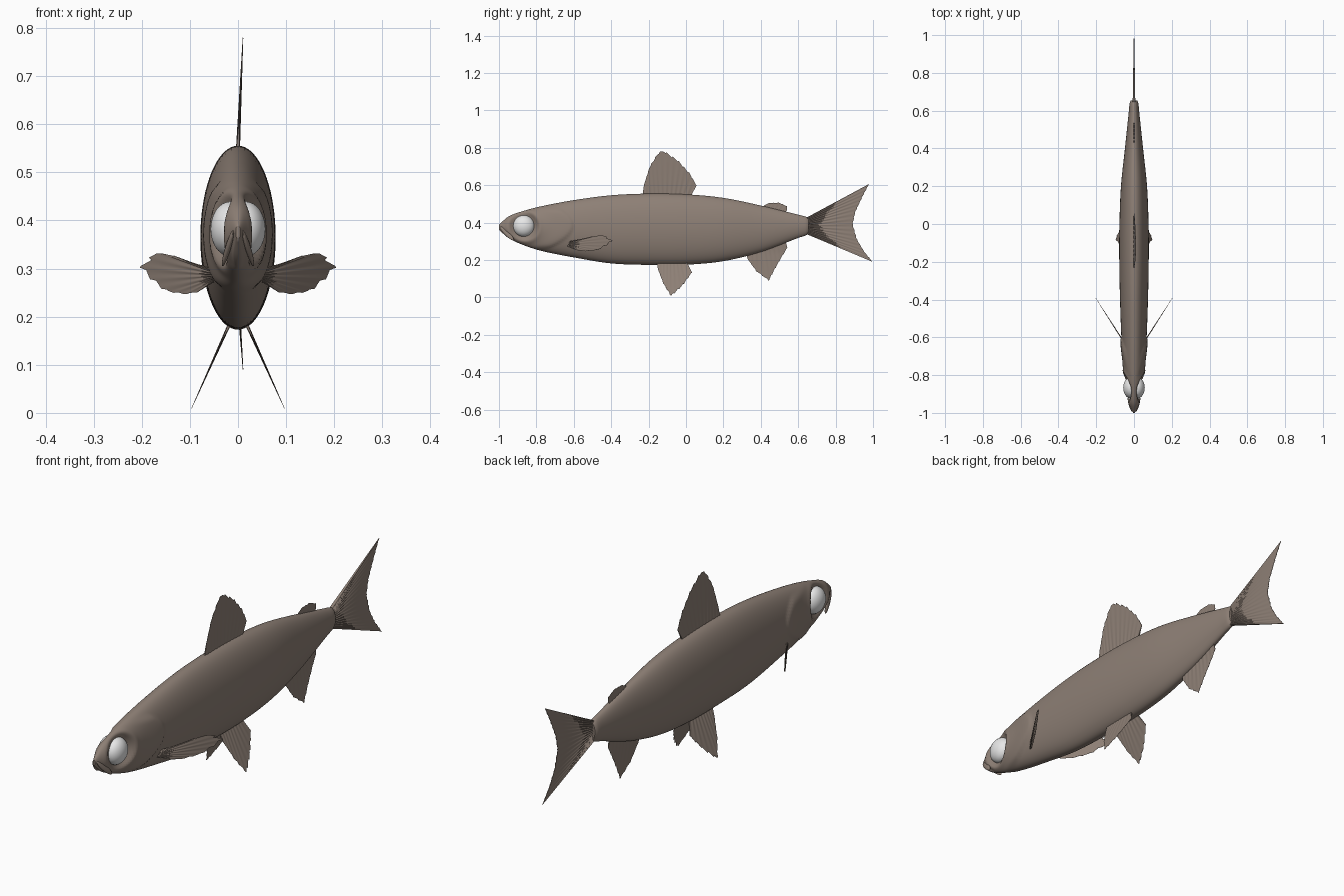
import bpy, bmesh, math
from mathutils import Vector

if "Cube" in bpy.data.objects:
    bpy.data.objects.remove(bpy.data.objects["Cube"], do_unlink=True)


def make_material(name, colour):
    mat = bpy.data.materials.new(name)
    mat.use_nodes = True
    mat.diffuse_color = colour
    bsdf = mat.node_tree.nodes["Principled BSDF"]
    bsdf.inputs["Base Color"].default_value = colour
    bsdf.inputs["Roughness"].default_value = 0.6
    return mat


SKIN = make_material("brown skin", (0.27, 0.215, 0.18, 1))
EYE = make_material("pale eye", (0.8, 0.8, 0.8, 1))


def finish(name, bm, mat, angle=50):
    bmesh.ops.recalc_face_normals(bm, faces=bm.faces)
    mesh = bpy.data.meshes.new(name)
    bm.to_mesh(mesh)
    bm.free()
    mesh.materials.append(mat)
    mesh.shade_smooth()
    mesh.set_sharp_from_angle(angle=math.radians(angle))
    obj = bpy.data.objects.new(name, mesh)
    bpy.context.collection.objects.link(obj)
    return obj


def smoothstep(a, b, x):
    t = min(1, max(0, (x - a) / (b - a)))
    return t * t * (3 - 2 * t)


def sample(table, y):
    """Smooth interpolation of a table whose first column is y."""
    n = len(table)
    i = max(k for k in range(n - 1) if table[k][0] <= y or k == 0)
    a, b = table[i], table[i + 1]
    p, q = table[max(i - 1, 0)], table[min(i + 2, n - 1)]
    h = b[0] - a[0]
    t = (y - a[0]) / h
    out = []
    for c in range(1, len(a)):
        ma = (b[c] - p[c]) / (b[0] - p[0]) * h
        mb = (q[c] - a[c]) / (q[0] - a[0]) * h
        out.append((2*t**3 - 3*t*t + 1) * a[c] + (t**3 - 2*t*t + t) * ma
                   + (3*t*t - 2*t**3) * b[c] + (t**3 - t*t) * mb)
    return out


# Body: y, bottom, top, half width
BODY = [
    (-1.0, .362, .388, .006), (-.95, .318, .432, .027), (-.87, .28, .462, .04),
    (-.77, .248, .488, .058), (-.6, .214, .52, .067), (-.4, .182, .546, .074),
    (-.2, .174, .555, .078), (0, .175, .551, .077), (.2, .194, .532, .069),
    (.4, .243, .491, .048), (.6, .318, .442, .027), (.645, .334, .43, .022),
    (.655, .345, .42, .016)]
EYE_Y, EYE_Z = -.867, .382


def skin_width(y, z, x):
    """Adds eye sockets, gill covers and mouth creases to the body's side."""
    d = math.hypot(y - EYE_Y, z - EYE_Z)
    x *= 1 - .5 * (1 - smoothstep(.05, .085, d))
    x += .003 * math.exp(-((d - .087) / .012) ** 2) * smoothstep(0, .03, x)
    edge = -.605 - 9 * (z - .385) ** 2
    if .25 < z < .485:
        fade = smoothstep(.25, .28, z) * (1 - smoothstep(.455, .485, z))
        cover = smoothstep(-.13, -.02, y - edge) * (1 - smoothstep(-.008, .008, y - edge))
        x += .006 * cover * fade
    if y < -.92:
        mouth = .375 + (y + 1) * -.9
        x *= 1 - .3 * math.exp(-((z - mouth) / .008) ** 2)
    return x


bm = bmesh.new()
rings, RINGS, SIDES = [], 190, 72
for i in range(RINGS + 1):
    y = -1 + 1.655 * (i / RINGS)
    low, high, width = sample(BODY, y)
    ring = []
    for k in range(SIDES):
        a = math.tau * k / SIDES
        z = (low + high) / 2 + (high - low) / 2 * math.cos(a)
        x = width * abs(math.sin(a))
        x = skin_width(y, z, x) if x > 1e-5 else 0
        ring.append(bm.verts.new((math.copysign(x, math.sin(a)), y, z)))
    rings.append(ring)
for r, s in zip(rings, rings[1:]):
    for k in range(SIDES):
        m = (k + 1) % SIDES
        bm.faces.new((r[k], r[m], s[m], s[k]))
bm.faces.new(rings[0])
bm.faces.new(rings[-1])
finish("body", bm, SKIN)


def along(points, s):
    """Point at fraction s of a polyline's length."""
    pts = [Vector(p) for p in points]
    lengths = [(b - a).length for a, b in zip(pts, pts[1:])]
    left = s * sum(lengths)
    for a, b, l in zip(pts, pts[1:], lengths):
        if left <= l:
            return a.lerp(b, left / l)
        left -= l
    return pts[-1]


def fin(name, base, edge, place, thick=.006, rays=12, teeth=.04, normal=(1, 0, 0)):
    """Thin tapered sheet between two outlines, with ribs and a ragged rim."""
    bm = bmesh.new()
    cols, rows, n = rays * 6, 8, Vector(normal).normalized()
    grids = []
    for side in (1, -1):
        grid = []
        for i in range(cols + 1):
            s = i / cols
            a, b = along(base, s), along(edge, s)
            reach = 1 - teeth * (i % 6) / 5 * (0 < i < cols)
            rib = .75 + .25 * math.cos(math.tau * s * rays)
            col = []
            for j in range(rows + 1):
                t = j / rows
                p = a.lerp(b, t * reach)
                half = thick / 2 * (1 - .85 * t) * rib
                col.append(bm.verts.new(Vector(place(p.x, p.y)) + n * half * side))
            grid.append(col)
        for c, d in zip(grid, grid[1:]):
            for j in range(rows):
                bm.faces.new((c[j], c[j + 1], d[j + 1], d[j]))
        grids.append(grid)
    # Close the rim
    loops = []
    for g in grids:
        loops.append(g[0] + [c[-1] for c in g[1:-1]] + g[-1][::-1]
                     + [c[0] for c in g[-2:0:-1]])
    f, b = loops
    for k in range(len(f)):
        bm.faces.new((f[k - 1], f[k], b[k], b[k - 1]))
    return finish(name, bm, SKIN, 35)


# Fins on the centre line
fin("dorsal_fin", [(-.235, .53), (.02, .53)],
    [(-.225, .6), (-.195, .7), (-.15, .775), (-.12, .787), (-.045, .737), (.02, .665), (.057, .6)],
    lambda y, z: (max(0, z - .55) * .045, y, z), .009)
fin("adipose_fin", [(.415, .47), (.52, .445)],
    [(.418, .492), (.445, .506), (.5, .507), (.54, .488), (.542, .467)],
    lambda y, z: (0, y, z), .006, 6)
fin("anal_fin", [(.325, .235), (.53, .31)],
    [(.328, .208), (.375, .14), (.443, .088), (.475, .15), (.515, .22), (.542, .265)],
    lambda y, z: (max(0, .24 - z) * .07, y, z), .008, 9)
fin("tail_fin", [(.645, .427), (.645, .338)],
    [(.98, .607), (.945, .54), (.905, .455), (.892, .39), (.915, .31), (.95, .25), (.998, .19)],
    lambda y, z: (0, y, z), .014, 16, .012)

# Paired parts: model's left is +x
for side, label in ((1, "left"), (-1, "right")):
    fin(label + "_pelvic_fin", [(-.157, .195), (0, .195)],
        [(-.15, .15), (-.12, .07), (-.08, .004), (-.02, .06), (.032, .132)],
        lambda y, z: (side * (.022 + (.175 - z) * .45), y, z), .007, 9, .05,
        (side, 0, .45))
    fin(label + "_pectoral_fin", [(-.64, .276), (-.64, .298)],
        [(-.62, .268), (-.575, .25), (-.53, .246), (-.47, .253), (-.42, .28), (-.388, .304),
         (-.44, .334), (-.5, .327), (-.56, .312), (-.62, .302)],
        lambda y, z: (side * (.06 + (y + .615) * .64), y, z), .007, 12, .06,
        (side, -.64, 0))

    # Eyeball
    bm = bmesh.new()
    bmesh.ops.create_uvsphere(bm, u_segments=40, v_segments=24, radius=1)
    for v in bm.verts:
        v.co = (v.co.x * .041 + side * .016, v.co.y * .057 + EYE_Y, v.co.z * .057 + EYE_Z)
    finish(label + "_eye", bm, EYE)

    # Upper jaw plate sloping back from the mouth
    bm = bmesh.new()
    bmesh.ops.create_uvsphere(bm, u_segments=24, v_segments=12, radius=1)
    for v in bm.verts:
        t = v.co.z
        v.co = (side * (.021 - t * .011) + v.co.x * .006,
                -.957 - t * .035 + v.co.y * .012, .342 + t * .037 + v.co.y * .006)
    finish(label + "_upper_jaw", bm, SKIN)
